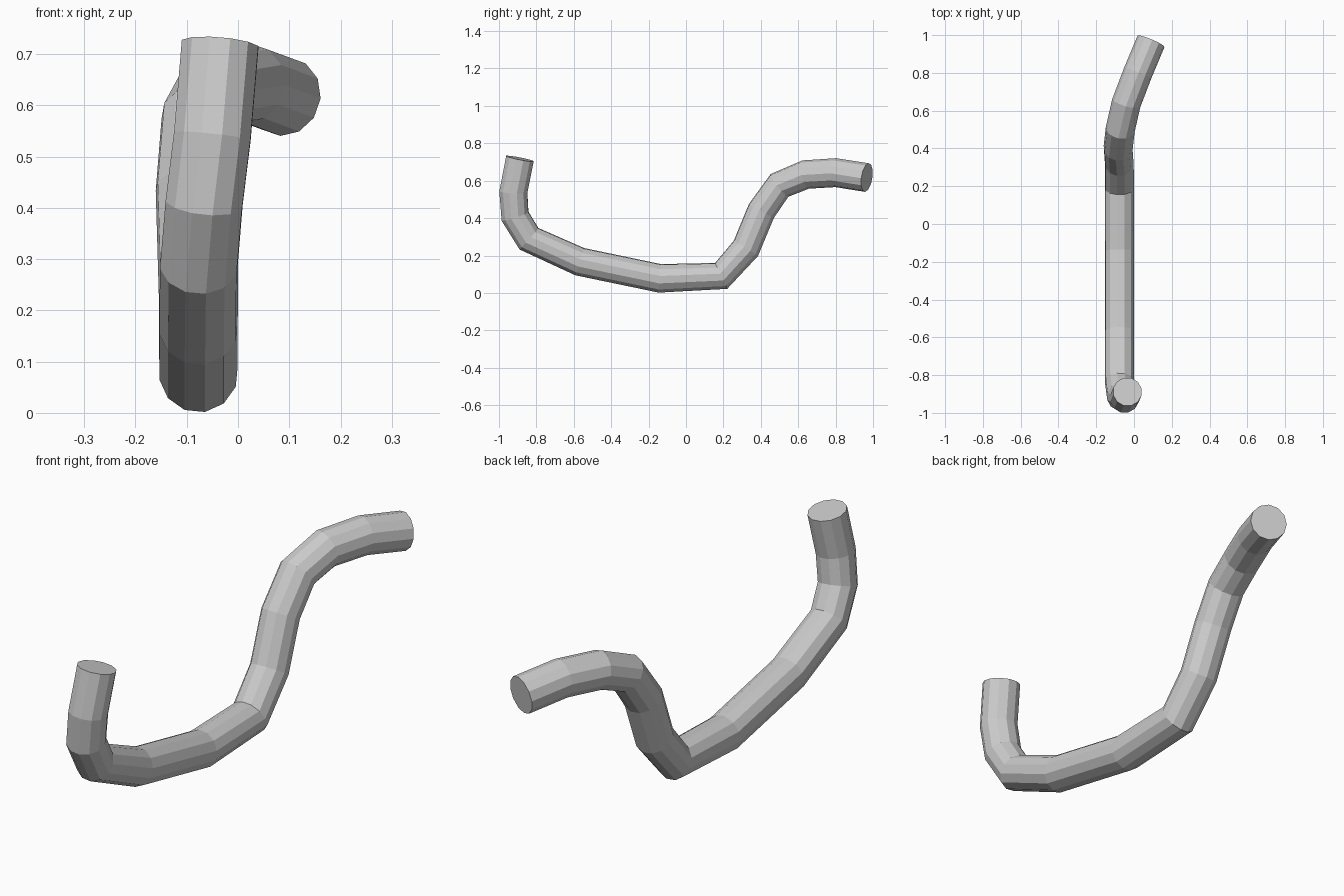
import bpy, bmesh, math
from mathutils import Vector

if "Cube" in bpy.data.objects:
    bpy.data.objects.remove(bpy.data.objects["Cube"])

SIDES, RADIUS = 12, 0.0775

# Centre line of the bent pipe
path = [Vector(p) for p in (
    (-0.035, -0.888, 0.718), (-0.05, -0.923, 0.54), (-0.066, -0.914, 0.41),
    (-0.076, -0.84, 0.29), (-0.077, -0.568, 0.167), (-0.077, -0.14, 0.078),
    (-0.077, 0.188, 0.091), (-0.078, 0.32, 0.238), (-0.084, 0.403, 0.438),
    (-0.073, 0.50, 0.575), (-0.041, 0.64, 0.633), (0.02, 0.80, 0.643),
    (0.09, 0.967, 0.617))]


def tangent(i):
    before = (path[i] - path[i - 1]).normalized() if i > 0 else Vector()
    after = (path[i + 1] - path[i]).normalized() if i < len(path) - 1 else Vector()
    return (before + after).normalized()


# Sweep a twelve-sided ring along the path without twisting it
bm = bmesh.new()
rings = []
t = tangent(0)
u = Vector((1, 0, 0))
u = (u - t * u.dot(t)).normalized()
for i, p in enumerate(path):
    new_t = tangent(i)
    u = t.rotation_difference(new_t) @ u
    t = new_t
    v = t.cross(u)
    ring = []
    for k in range(SIDES):
        a = 2 * math.pi * (k + 0.5) / SIDES
        ring.append(bm.verts.new(p + RADIUS * (u * math.cos(a) + v * math.sin(a))))
    rings.append(ring)

# Walls and end caps
for a, b in zip(rings, rings[1:]):
    for k in range(SIDES):
        n = (k + 1) % SIDES
        bm.faces.new((a[k], a[n], b[n], b[k]))
bm.faces.new(rings[0][::-1])
bm.faces.new(rings[-1])
bmesh.ops.recalc_face_normals(bm, faces=bm.faces[:])

mesh = bpy.data.meshes.new("bent_pipe")
bm.to_mesh(mesh)
bm.free()
bpy.context.collection.objects.link(bpy.data.objects.new("bent_pipe", mesh))
